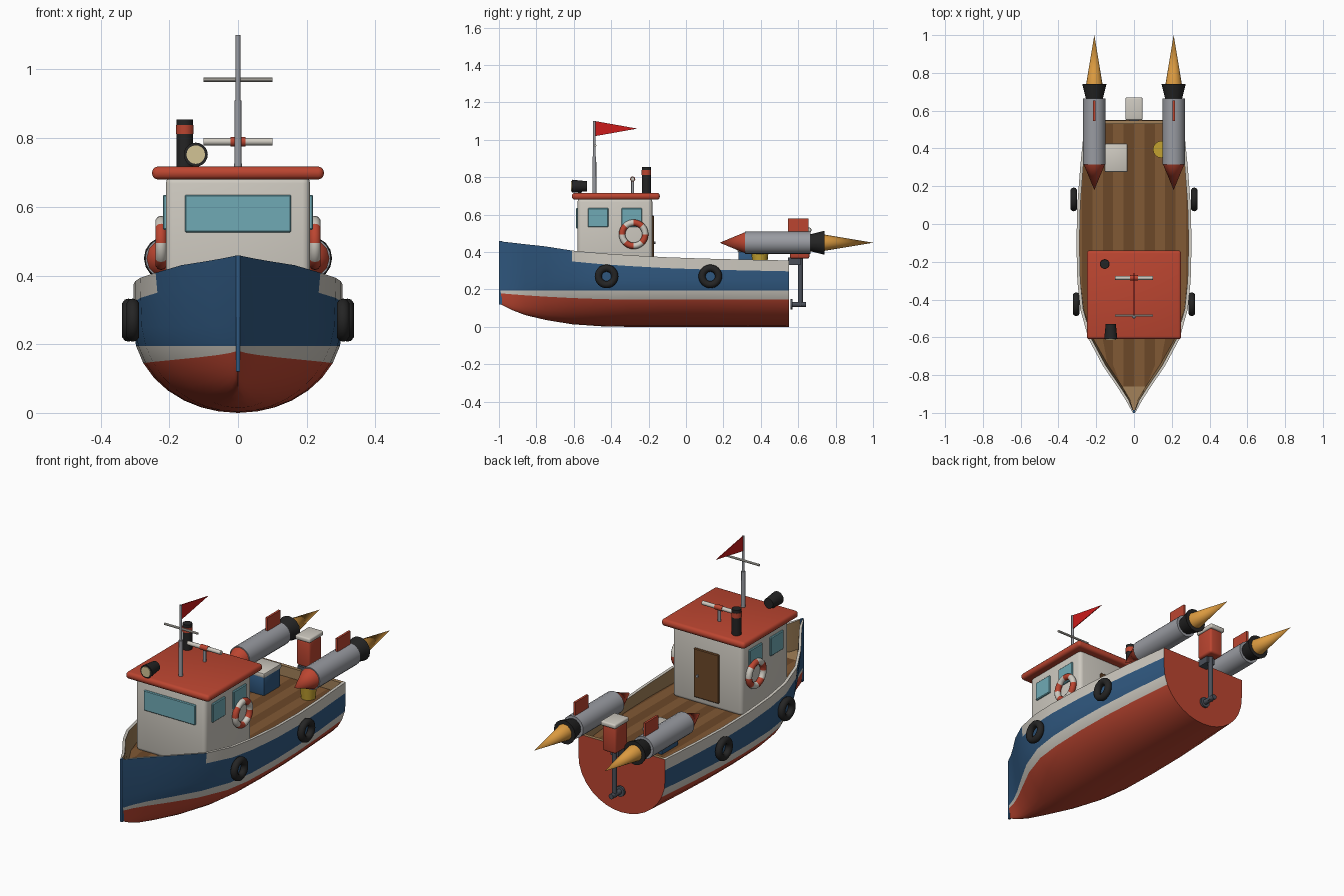
import bpy, bmesh, math
from mathutils import Vector, Matrix

if "Cube" in bpy.data.objects:
    bpy.data.objects.remove(bpy.data.objects["Cube"])

def material(name, *rgb):
    m = bpy.data.materials.new(name)
    m.diffuse_color = (*rgb, 1)
    m.use_nodes = True
    m.node_tree.nodes["Principled BSDF"].inputs["Base Color"].default_value = m.diffuse_color
    return m

RED = material("red", .5, .06, .03)
BLUE = material("blue", .03, .1, .22)
WHITE = material("off_white", .62, .59, .53)
GLASS = material("glass", .16, .4, .46)
WOOD = material("wood", .22, .1, .035)
DARKWOOD = material("dark_wood", .15, .065, .022)
TAN = material("tan", .36, .22, .1)
BLACK = material("black", .018, .018, .018)
STEEL = material("steel", .32, .33, .36)
DARKSTEEL = material("dark_steel", .07, .08, .1)
FLAME = material("flame", .7, .32, .05)
YELLOW = material("yellow", .55, .36, .03)
FLAGRED = material("flag_red", .6, .01, .01)
LENS = material("lens", .65, .55, .3)

def finish(name, bm, mats, smooth=True, weld=True):
    if weld:
        bmesh.ops.remove_doubles(bm, verts=bm.verts, dist=1e-5)
        bmesh.ops.recalc_face_normals(bm, faces=bm.faces)
    me = bpy.data.meshes.new(name)
    bm.to_mesh(me)
    bm.free()
    for m in mats:
        me.materials.append(m)
    ob = bpy.data.objects.new(name, me)
    bpy.context.collection.objects.link(ob)
    if smooth:
        bpy.ops.object.select_all(action='DESELECT')
        ob.select_set(True)
        bpy.context.view_layer.objects.active = ob
        bpy.ops.object.shade_smooth_by_angle(angle=math.radians(35))
    return ob

def rod(name, p0, p1, r0, r1, mat, n=20):
    p0, p1 = Vector(p0), Vector(p1)
    d = p1 - p0
    bm = bmesh.new()
    m = Matrix.Translation((p0 + p1) / 2) @ d.to_track_quat('Z', 'Y').to_matrix().to_4x4()
    bmesh.ops.create_cone(bm, cap_ends=True, segments=n, radius1=r0, radius2=r1, depth=d.length, matrix=m)
    return finish(name, bm, [mat])

def box(name, lo, hi, mat, bevel=0, segs=3):
    lo, hi = Vector(lo), Vector(hi)
    bm = bmesh.new()
    bmesh.ops.create_cube(bm, size=1, matrix=Matrix.Translation((lo + hi) / 2) @ Matrix.Diagonal((*(hi - lo), 1)))
    if bevel:
        bmesh.ops.bevel(bm, geom=bm.edges[:], offset=bevel, segments=segs, profile=.5, affect='EDGES')
    return finish(name, bm, [mat], smooth=bool(bevel))

def ring(name, loc, major, minor, mats, pick=lambda a: 0):
    # torus whose axis is x
    bpy.ops.mesh.primitive_torus_add(location=loc, rotation=(0, math.pi / 2, 0), major_radius=major,
                                     minor_radius=minor, major_segments=32, minor_segments=10)
    ob = bpy.context.object
    ob.name = name
    for m in mats:
        ob.data.materials.append(m)
    for f in ob.data.polygons:
        f.material_index = pick(math.atan2(f.center.y, f.center.x))
    bpy.ops.object.shade_smooth()

# Hull stations: y, half width, keel z, sheer z
STATIONS = [(-1, .006, .125, .458), (-.93, .045, .09, .45), (-.86, .09, .063, .442), (-.75, .165, .037, .43),
            (-.61, .24, .014, .408), (-.45, .285, .003, .393), (-.3, .3, 0, .383), (-.1, .305, 0, .372),
            (.1, .3, 0, .365), (.3, .285, 0, .36), (.55, .26, 0, .355)]
DECK = .30

def half_width(st, z):
    y, w, k, s = st
    t = (z - k) / (s - k)
    u = min(1, t / .68)
    full = math.sqrt(max(0, 1 - (1 - u) ** 2))
    b = max(0, min(1, (-.4 - y) / .6)) * .7
    return w * ((1 - b) * full + b * max(t, 0) ** .6)

def section(st):
    y, w, k, s = st
    zr = .145 + .035 * max(0, (-y - .2) / .8) ** 2
    zs = [k + (zr - k) * f for f in (0, .03, .11, .25, .45, .7, 1)] + [.195, .25, s - .058, s]
    pts = [(half_width(st, z), y, z) for z in zs]
    pts.append((max(0, w - .016), y, s))
    pts.append((max(0, half_width(st, DECK) - .016), y, DECK - .01))
    return pts

# Hull skin with painted bands, rim and inner bulwark
bm = bmesh.new()
rows = [section(s) for s in STATIONS]
for side in (1, -1):
    grid = [[bm.verts.new((x * side, y, z)) for x, y, z in r] for r in rows]
    for i in range(len(grid) - 1):
        for j in range(len(grid[0]) - 1):
            f = bm.faces.new((grid[i][j], grid[i + 1][j], grid[i + 1][j + 1], grid[i][j + 1]))
            if j < 6: f.material_index = 0
            elif j == 6 or j == 10: f.material_index = 1
            elif j < 9: f.material_index = 2
            elif j == 9: f.material_index = 2 if i < 4 else 1
            else: f.material_index = 3
bmesh.ops.remove_doubles(bm, verts=bm.verts, dist=1e-5)
bmesh.ops.dissolve_degenerate(bm, edges=bm.edges, dist=1e-5)
finish("hull", bm, [RED, WHITE, BLUE, TAN])

# Transom plate, its inner lining and the stem bar
bm = bmesh.new()
outer = rows[-1][:11]
loop = outer + [(-x, y, z) for x, y, z in reversed(outer[1:])]
bm.faces.new([bm.verts.new(p) for p in loop])
finish("transom", bm, [RED], smooth=False)
box("transom_lining", (-.25, .53, DECK - .01), (.25, .549, .355), TAN)
box("stem_bar", (-.006, -1, .12), (.006, -.985, .459), BLUE)

# Planked deck, strips clipped to the hull width
bm = bmesh.new()
for a, b in zip(STATIONS, STATIONS[1:]):
    wa, wb = (max(0, half_width(s, DECK) - .012) for s in (a, b))
    for k in range(-6, 6):
        x0, x1 = k * .055, (k + 1) * .055
        c = lambda x, w: max(-w, min(w, x))
        q = [(c(x0, wa), a[0]), (c(x1, wa), a[0]), (c(x1, wb), b[0]), (c(x0, wb), b[0])]
        q = [p for n, p in enumerate(q) if p not in q[:n]]
        if len(q) > 2:
            f = bm.faces.new([bm.verts.new((x, y, DECK)) for x, y in q])
            f.material_index = 2 if b[0] < -.8 else k % 2
finish("deck", bm, [WOOD, DARKWOOD, TAN], smooth=False)

# Cabin, roof, windows, door
box("cabin", (-.21, -.58, DECK - .01), (.21, -.18, .69), WHITE, .022)
box("roof", (-.25, -.61, .68), (.25, -.14, .717), RED, .016)
box("front_window", (-.155, -.588, .525), (.155, -.57, .635), GLASS, .004, 1)
box("door", (-.075, -.19, .33), (.075, -.171, .595), DARKWOOD, .004, 1)
rod("door_knob", (.05, -.173, .45), (.05, -.163, .45), .007, .007, STEEL, 10)
for s, side in ((1, "right"), (-1, "left")):
    for n, y in enumerate((-.47, -.29)):
        xs = sorted((s * .2, s * .219))
        box(f"{side}_window_{n}", (xs[0], y - .055, .533), (xs[1], y + .055, .635), GLASS, .004, 1)
    ring(f"{side}_life_ring", (s * .224, -.28, .495), .062, .017, [WHITE, RED],
         lambda a: int((a + 2 * math.pi) / (math.pi / 4)) % 2)
    for n, (x, y) in enumerate(((.306, -.425), (.319, .13))):
        ring(f"{side}_tyre_{n}", (s * x, y, .27), .044, .019, [BLACK])

    # Rocket booster
    X, Z = s * .21, .45
    rod(f"{side}_rocket_body", (X, .315, Z), (X, .665, Z), .06, .06, STEEL, 20)
    rod(f"{side}_rocket_nose", (X, .32, Z), (X, .18, Z), .058, 0, RED, 12)
    rod(f"{side}_rocket_nozzle", (X, .66, Z), (X, .74, Z), .044, .064, BLACK, 16)
    rod(f"{side}_rocket_flame", (X, .73, Z), (X, 1, Z), .045, 0, FLAME, 16)
    box(f"{side}_rocket_fin", (X - .006, .545, .5), (X + .006, .655, .58), RED)

# Mast, crossbar and pennant
rod("mast_lower", (0, -.49, .71), (0, -.49, .91), .011, .01, STEEL, 12)
rod("mast_upper", (0, -.49, .9), (0, -.49, 1.1), .007, .007, STEEL, 12)
rod("mast_crossbar", (-.1, -.485, .97), (.1, -.485, .97), .006, .006, WHITE, 10)
bm = bmesh.new()
tri = [(-.485, 1.02), (-.26, 1.06), (-.485, 1.1)]
sides = [[bm.verts.new((x, y, z)) for y, z in tri] for x in (-.002, .002)]
for t in sides:
    bm.faces.new(t)
for i in range(3):
    j = (i + 1) % 3
    bm.faces.new((sides[0][i], sides[0][j], sides[1][j], sides[1][i]))
finish("pennant", bm, [FLAGRED], smooth=False)

# Roof fittings: radar bar, funnel, searchlight
rod("radar_post", (0, -.285, .71), (0, -.285, .785), .008, .008, STEEL, 12)
rod("radar_bar", (-.1, -.285, .79), (.1, -.285, .79), .011, .011, WHITE, 12)
rod("radar_hub", (-.022, -.285, .79), (.022, -.285, .79), .014, .014, RED, 12)
rod("funnel", (-.155, -.212, .71), (-.155, -.212, .855), .024, .024, BLACK)
rod("funnel_band", (-.155, -.212, .812), (-.155, -.212, .838), .026, .026, RED)
rod("searchlight", (-.123, -.61, .752), (-.123, -.53, .752), .035, .027, BLACK)
rod("searchlight_lens", (-.123, -.614, .752), (-.123, -.605, .752), .027, .027, LENS)
rod("searchlight_foot", (-.123, -.57, .71), (-.123, -.57, .74), .01, .01, BLACK, 10)

# Deck cargo
box("cool_box", (-.15, .28, DECK), (-.04, .42, .405), BLUE, .006, 2)
box("cool_box_lid", (-.155, .275, .4), (-.035, .425, .425), WHITE, .006, 2)
rod("bucket", (.145, .395, DECK), (.145, .395, .39), .036, .045, YELLOW, 16)

# Outboard motor
box("motor_cover", (-.04, .555, .365), (.04, .66, .51), RED, .012)
box("motor_cap", (-.045, .55, .505), (.045, .67, .53), WHITE, .008)
rod("motor_leg", (0, .612, .11), (0, .612, .37), .013, .013, DARKSTEEL, 12)
rod("motor_foot", (0, .565, .12), (0, .642, .12), .014, .014, DARKSTEEL, 12)
rod("propeller", (0, .558, .12), (0, .57, .12), .028, .028, DARKSTEEL, 16)
box("motor_bracket", (-.025, .545, .33), (.025, .612, .37), DARKSTEEL)
